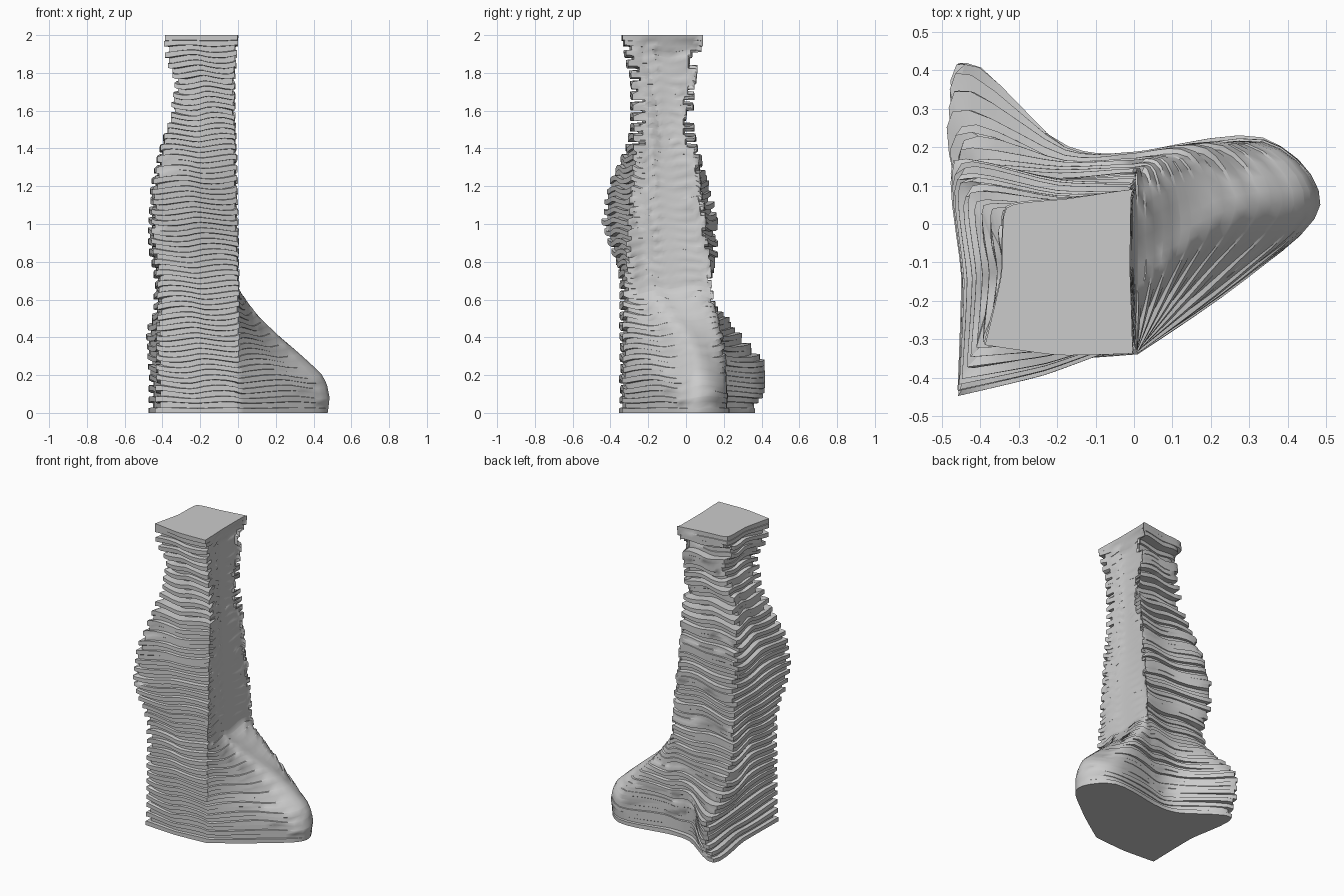
import bpy, random
from math import sin
from mathutils import Vector

if "Cube" in bpy.data.objects:
    bpy.data.objects.remove(bpy.data.objects["Cube"])

random.seed(4)

# Vertical tracks of the main corners: (z, x, y)
FRONT_LEFT = [(0, -.44, -.34), (.7, -.43, -.345), (.85, -.455, -.4), (1, -.465, -.45), (1.2, -.455, -.42),
              (1.4, -.415, -.325), (1.55, -.365, -.285), (1.75, -.34, -.28), (1.9, -.39, -.315), (2, -.395, -.315)]
FRONT_RIGHT = [(0, .01, -.34), (.6, .01, -.335), (1, 0, -.31), (1.4, -.01, -.28), (1.6, -.015, -.28),
               (1.8, -.015, -.3), (1.95, 0, -.33), (2, 0, -.34)]
BACK_RIGHT = [(0, 0, .19), (.4, 0, .19), (.6, 0, .15), (1, 0, .11), (1.4, -.01, .065), (1.6, -.015, .04),
              (1.8, -.015, .06), (2, 0, .1)]
BACK_LEFT = [(0, -.46, .36), (.13, -.46, .445), (.25, -.465, .435), (.4, -.475, .3), (.55, -.45, .16),
             (.7, -.435, .125), (.85, -.47, .165), (1, -.475, .17), (1.2, -.46, .125), (1.4, -.415, .065),
             (1.55, -.36, .04), (1.75, -.315, .04), (2, -.34, .05)]
BACK_MID = [(0, -.17, .205), (.3, -.18, .205), (.5, -.18, .165), (.7, -.2, .12), (1, -.2, .12),
            (1.4, -.2, .055), (1.6, -.17, .035), (2, -.17, .075)]
NOSE = [(0, .475, .04), (.08, .485, .05), (.15, .47, .05), (.2, .44, .05), (.3, .33, .05), (.4, .22, .03),
        (.5, .12, -.02), (.65, 0, -.08), (1, -.02, -.1), (1.6, -.04, -.12), (1.9, -.04, -.12), (2, -.01, -.12)]
CENTRE = Vector((-.2, -.1))
# Tangent strength per control point: 0 keeps a hard corner
ROUND = [0, .5, 0, 1, 1, 1, .6, .9, .55, .6]
# Amount of layer stepping per control point: 0 keeps the slope clean
STEP = [1, .8, 1, .3, 0, .3, 1, .9, 1, .9]
SUB = 5


def track(keys, z):
    for a, b in zip(keys, keys[1:]):
        if z <= b[0]:
            t = (z - a[0]) / (b[0] - a[0])
            return Vector(a[1:]).lerp(Vector(b[1:]), t)
    return Vector(keys[-1][1:])


def section(z):
    a, b, c, d = (track(k, z) for k in (FRONT_LEFT, FRONT_RIGHT, BACK_RIGHT, BACK_LEFT))
    n = track(NOSE, z)
    x1, x3 = b.x + .6 * (n.x - b.x), c.x + .7 * (n.x - c.x)
    t1 = Vector((x1, b.y + .05 + .5 * max(0, x1)))
    # the slope turns round towards the front higher up the foot
    t1 = t1.lerp(b.lerp(n, .55), .8 * max(0, min(1, (z - .1) / .2)))
    t3 = Vector((x3, c.y - .03 + .2 * max(0, x3)))
    ab = (a + b) / 2 + Vector((0, -.015))
    da = (a + d) / 2 + Vector((.015, 0))
    return [a, ab, b, t1, n, t3, c, track(BACK_MID, z), d, da]


def outline(ctrl, z):
    pts, n = [], len(ctrl)
    rnd = list(ROUND)
    if z < .5:
        rnd[8] = 1.1      # rounder rear toe
    tan = [(ctrl[(i + 1) % n] - ctrl[i - 1]) * .5 * rnd[i] for i in range(n)]
    for i in range(n):
        p, q, u, v = ctrl[i], ctrl[(i + 1) % n], tan[i], tan[(i + 1) % n]
        for k in range(SUB):
            t = k / SUB
            pts.append(p * (2*t**3 - 3*t*t + 1) + u * (t**3 - 2*t*t + t)
                       + q * (3*t*t - 2*t**3) + v * (t**3 - t*t))
    return pts


def notch_shift(z, on):
    # alternate layers are cut back, deepest at the ankle end of the column
    if not on:
        return random.uniform(0, .008)
    deep = .022 if z < 1.4 else .055
    return deep * random.uniform(.6, 1.3)


# Stacked layers: each has a lower and an upper outline sharing one set of notches
LAYERS = 72
rings = []
for i in range(LAYERS):
    z0, z1 = 2 * i / LAYERS, 2 * (i + 1) / LAYERS
    mid = section((z0 + z1) / 2)
    odd = i % 2 == 1 and i < LAYERS - 1
    front, back = odd, odd if random.random() < .6 else not odd and i < LAYERS - 2
    f, g, s = notch_shift(z0, front), notch_shift(z0, back), notch_shift(0, odd)
    shift = [(s, f), (0, f), (s * .5, f), (0, f * .5), (0, 0),
             (0, -g * .5), (s * .5, -g), (0, -g), (s, -g), (s, 0)]
    for z in (z0, z1 - .002 if i < LAYERS - 1 else z1):
        own = section(z)
        ctrl = []
        for k, (o, m, st, sh) in enumerate(zip(own, mid, STEP, shift)):
            sx = sh[0] if k in (0, 8, 9) else -sh[0]
            ctrl.append(o.lerp(m, st) + Vector((sx, sh[1])))
        fade = min(1, z * 8, (2 - z) * 8)     # layers waver except at the ends
        rings.append([(p.x, p.y, z + .01 * fade * sin(k * .9 + z * 9))
                      for k, p in enumerate(outline(ctrl, z))])

n = len(rings[0])
verts = [p for r in rings for p in r]
faces = [(r*n + k, r*n + (k+1) % n, (r+1)*n + (k+1) % n, (r+1)*n + k)
         for r in range(len(rings) - 1) for k in range(n)]
faces += [tuple(reversed(range(n))), tuple(range(len(verts) - n, len(verts)))]

# Layered boot-shaped column
mesh = bpy.data.meshes.new("layered_boot_column")
mesh.from_pydata(verts, [], faces)
obj = bpy.data.objects.new("layered_boot_column", mesh)
bpy.context.collection.objects.link(obj)
bpy.context.view_layer.objects.active = obj
obj.select_set(True)
bpy.ops.object.shade_smooth_by_angle(angle=.6)
